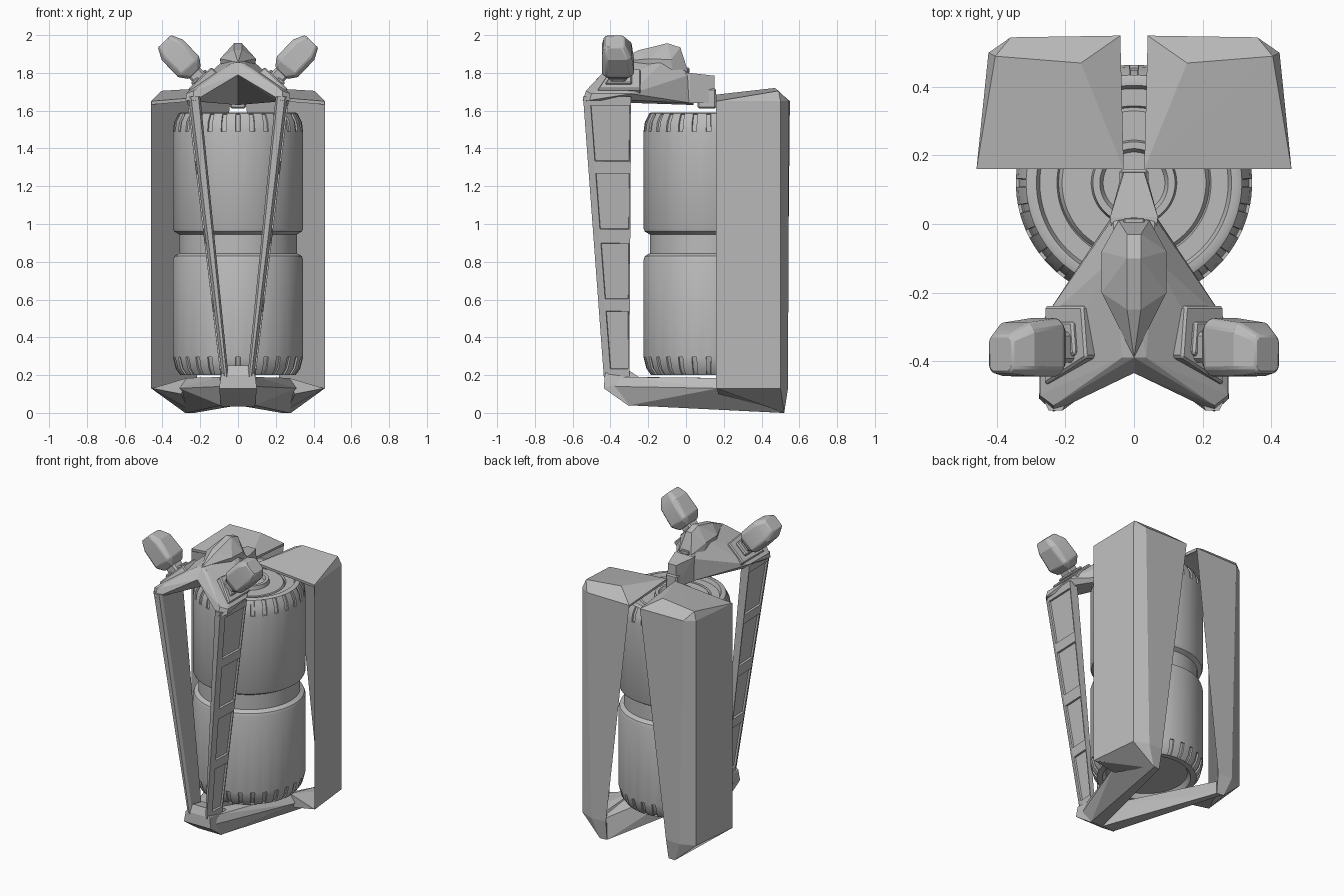
import bpy, bmesh, math
from mathutils import Vector

if "Cube" in bpy.data.objects:
    bpy.data.objects.remove(bpy.data.objects["Cube"])

grey = bpy.data.materials.new("plain_grey")
grey.diffuse_color = (0.5, 0.5, 0.5, 1)
grey.use_nodes = True
grey.node_tree.nodes["Principled BSDF"].inputs["Base Color"].default_value = grey.diffuse_color


def finish(name, bm, mirror=False, shell=0, bevel=0, smooth=None):
    """Turn a bmesh into a named object with the usual modifiers."""
    bmesh.ops.recalc_face_normals(bm, faces=bm.faces[:])
    me = bpy.data.meshes.new(name)
    bm.to_mesh(me)
    bm.free()
    ob = bpy.data.objects.new(name, me)
    bpy.context.collection.objects.link(ob)
    me.materials.append(grey)
    if shell:
        m = ob.modifiers.new("shell", 'SOLIDIFY')
        m.thickness, m.offset = shell, -1
    if bevel:
        m = ob.modifiers.new("bevel", 'BEVEL')
        m.width, m.segments, m.limit_method = bevel, 1, 'ANGLE'
    if mirror:
        m = ob.modifiers.new("mirror", 'MIRROR')
        m.use_mirror_merge = False
    if smooth:
        bpy.ops.object.select_all(action='DESELECT')
        ob.select_set(True)
        bpy.context.view_layer.objects.active = ob
        bpy.ops.object.shade_smooth_by_angle(angle=math.radians(smooth))
    return ob


def hull(name, pts, both=False, **kw):
    """Faceted block around a few points; both=True adds the -x copies."""
    bm = bmesh.new()
    pts = [Vector(p) for p in pts]
    if both:
        pts += [Vector((-p.x, p.y, p.z)) for p in pts]
    for p in pts:
        bm.verts.new(p)
    r = bmesh.ops.convex_hull(bm, input=bm.verts[:])
    junk = {v for v in r["geom_interior"] + r["geom_unused"]
            if isinstance(v, bmesh.types.BMVert)}
    bmesh.ops.delete(bm, geom=list(junk), context='VERTS')
    bmesh.ops.dissolve_limit(bm, angle_limit=0.02, verts=bm.verts[:], edges=bm.edges[:])
    return finish(name, bm, **kw)


def sheet(name, points, faces, **kw):
    """Surface from named corner points and face strings."""
    bm = bmesh.new()
    names = {n for f in faces for n in f.split()}
    v = {n: bm.verts.new(points[n]) for n in sorted(names)}
    for f in faces:
        bm.faces.new([v[n] for n in f.split()])
    return finish(name, bm, **kw)


# Canister: turned profile with slots cut round both shoulders
CY, SEG = 0.12, 84
profile = [(0.25, 0.23), (0.27, 0.20), (0.305, 0.20), (0.33, 0.235), (0.345, 0.295), (0.345, 0.81),
           (0.338, 0.83), (0.312, 0.845), (0.312, 0.945), (0.338, 0.96), (0.345, 0.975),
           (0.345, 1.49), (0.338, 1.54), (0.315, 1.585), (0.305, 1.59), (0.285, 1.59),
           (0.275, 1.565), (0.225, 1.565), (0.22, 1.55), (0.21, 1.565), (0.125, 1.565),
           (0.12, 1.59), (0.10, 1.59), (0.09, 1.57)]
bm = bmesh.new()
rings = [[bm.verts.new((r * math.sin(a), CY - r * math.cos(a), z))
          for a in (2 * math.pi * (i - 0.5) / SEG for i in range(SEG))] for r, z in profile]
slots = []
for j in range(len(rings) - 1):
    for i in range(SEG):
        k = (i + 1) % SEG
        f = bm.faces.new((rings[j][i], rings[j][k], rings[j + 1][k], rings[j + 1][i]))
        if j in (2, 3, 11, 12) and i % 3 == 0:
            slots.append(f)
bm.faces.new(rings[0][::-1])
bm.faces.new(rings[-1])
bmesh.ops.recalc_face_normals(bm, faces=bm.faces[:])
bmesh.ops.inset_region(bm, faces=slots, thickness=0.002, depth=-0.009, use_even_offset=False)
finish("canister", bm, smooth=30)

# Rear panels: wedges hugging the canister, narrowing downwards, with a sloped roof plate
P = {"At": (.46, .16, 1.65), "Ab": (.46, .16, .13), "Bt": (.425, .50, 1.65), "Bb": (.425, .50, .13),
     "Ct": (.36, .545, 1.65), "Cm": (.33, .54, .13), "Cb": (.28, .52, 0), "Dt": (.04, .55, 1.65),
     "Dm": (.225, .535, .13), "Db": (.23, .515, 0), "P": (.03, .16, 1.685), "F": (.155, .47, 1.72),
     "E": (.405, .49, 1.705)}
sheet("rear_panels", P, ("At Ab Bb Bt", "Bt Bb Cm Ct", "Ct Cm Dm Dt", "Bb Cb Cm", "Cm Cb Db Dm",
                         "At Dt Dm Ab", "Ab Dm Db", "Ab Db Cb Bb", "At Bt Ct Dt"), mirror=True)
sheet("panel_roofs", P, ("At Bt E", "Bt Ct E", "Ct Dt F E", "P F Dt", "P E F", "P At E"),
      mirror=True, shell=0.018)

# Base arms running from the front foot to the panel bottoms
hull("base_arms", [(.0, -.30, .04), (.09, -.30, .04), (.03, -.25, .19), (.095, -.38, .14),
                   (.095, -.34, .19), (.23, .51, 0), (.27, .515, 0), (.31, .17, .13),
                   (.34, .45, .12), (.27, .16, .185), (.27, .47, .12)], mirror=True)
hull("panel_feet", [(.455, .165, .13), (.42, .49, .13), (.26, .51, .01), (.27, .17, .185),
                    (.30, .17, .10), (.30, .45, .14)], mirror=True)
hull("front_foot", [(.05, -.41, .25), (.09, -.43, .20), (.10, -.435, .13), (.09, -.30, .035),
                    (.09, -.25, .19), (.05, -.31, .23)], both=True)

# Front legs: tapered blades with four recessed windows on the outer side
levels = [.19, .225, .545, .595, .905, .965, 1.275, 1.325, 1.635, 1.675]
bm = bmesh.new()
rings = []
for z in levels:
    t = (z - .19) / 1.51
    xo, xi = .092 + .182 * t, .05 + .152 * t
    yf, yb = -.435 - .112 * t, -.30 + .01 * t
    sec = [(xi, yf + .02), (xi + .01, yf), (xo - .022, yf), (xo - .008, yf + .03), (xo, yb),
           (xi + .012, yb)]
    rings.append([bm.verts.new((x, y, z)) for x, y in sec])
windows = []
for j in range(len(rings) - 1):
    for i in range(6):
        k = (i + 1) % 6
        f = bm.faces.new((rings[j][i], rings[j][k], rings[j + 1][k], rings[j + 1][i]))
        if i == 3 and j % 2 == 1:
            windows.append(f)
bm.faces.new(rings[0][::-1])
bm.faces.new(rings[-1])
bmesh.ops.recalc_face_normals(bm, faces=bm.faces[:])
bmesh.ops.inset_individual(bm, faces=windows, thickness=0.01)
bmesh.ops.inset_individual(bm, faces=windows, thickness=0.003, depth=-0.012)
finish("front_legs", bm, mirror=True)

# Head: forked hood, raised crest and neck
hull("hood", [(0, -.435, 1.79), (.03, -.435, 1.79), (0, -.39, 1.855), (.035, -.39, 1.85),
              (.235, -.548, 1.65), (.235, -.53, 1.705), (.277, -.51, 1.655), (.275, -.50, 1.69),
              (.272, -.29, 1.69), (.23, -.28, 1.655), (.20, -.50, 1.655), (0, -.10, 1.90),
              (.06, -.10, 1.88), (0, .04, 1.63), (.06, .03, 1.64), (.06, .02, 1.79),
              (0, .02, 1.80)], mirror=True)
hull("crest", [(.0, -.39, 1.855), (.095, -.20, 1.875), (.095, -.08, 1.87), (.02, -.25, 1.92),
               (.02, -.10, 1.957), (.02, -.03, 1.935), (.045, .01, 1.81), (.08, -.20, 1.80),
               (.08, -.06, 1.75)], both=True)
hull("neck", [(.07, .02, 1.64), (.07, .02, 1.80), (.06, -.05, 1.80), (.06, -.05, 1.66),
              (.035, .15, 1.64), (.03, .15, 1.785)], both=True)


def block(name, c, s, **kw):
    """Axis-aligned box from centre and full size."""
    return hull(name, [(c[0] + a * s[0] / 2, c[1] + b * s[1] / 2, c[2] + d * s[2] / 2)
                       for a in (-1, 1) for b in (-1, 1) for d in (-1, 1)], **kw)


block("neck_clip", (0, .11, 1.665), (.085, .10, .105), bevel=.008)
block("crest_latch", (0, .008, 1.815), (.06, .02, .025), bevel=.004)

# Slanted frame on the hood: d points outward and up, w runs down the slope
d, w, yy = Vector((.69, 0, .724)), Vector((.724, 0, -.69)), Vector((0, 1, 0))


def at(o, t, a, b):
    return Vector(o) + d * t + w * a + yy * b


# Mounting pads, widening towards the outside
pad = (.185, -.36, 1.755)
for name, g, t0, t1 in (("mount_pads", 1.0, -.03, .025), ("mount_plates", .62, .02, .04)):
    hull(name, [at(pad, t, a * g, b * g) for t in (t0, t1)
                for a, b in ((-.085, -.03), (-.07, .12), (.085, -.11), (.085, .12))],
         mirror=True, bevel=.007)

# Handles: chamfered sections swept along the slanted axis
base = (.147, -.36, 1.712)


def section(t, a, b, back=0):
    c = .3 * min(a, b)
    return [at(base, t, sx * p, sy * q - back) for sx in (-1, 1) for sy in (-1, 1)
            for p, q in ((a, b - c), (a - c, b))]


hull("handle_stems", section(.05, .04, .045) + section(.16, .04, .045), mirror=True)
hull("handle_grips", section(.12, .045, .06) + section(.165, .078, .086)
     + section(.29, .078, .078, .006) + section(.352, .048, .055, .02),
     mirror=True, bevel=.006, smooth=25)
